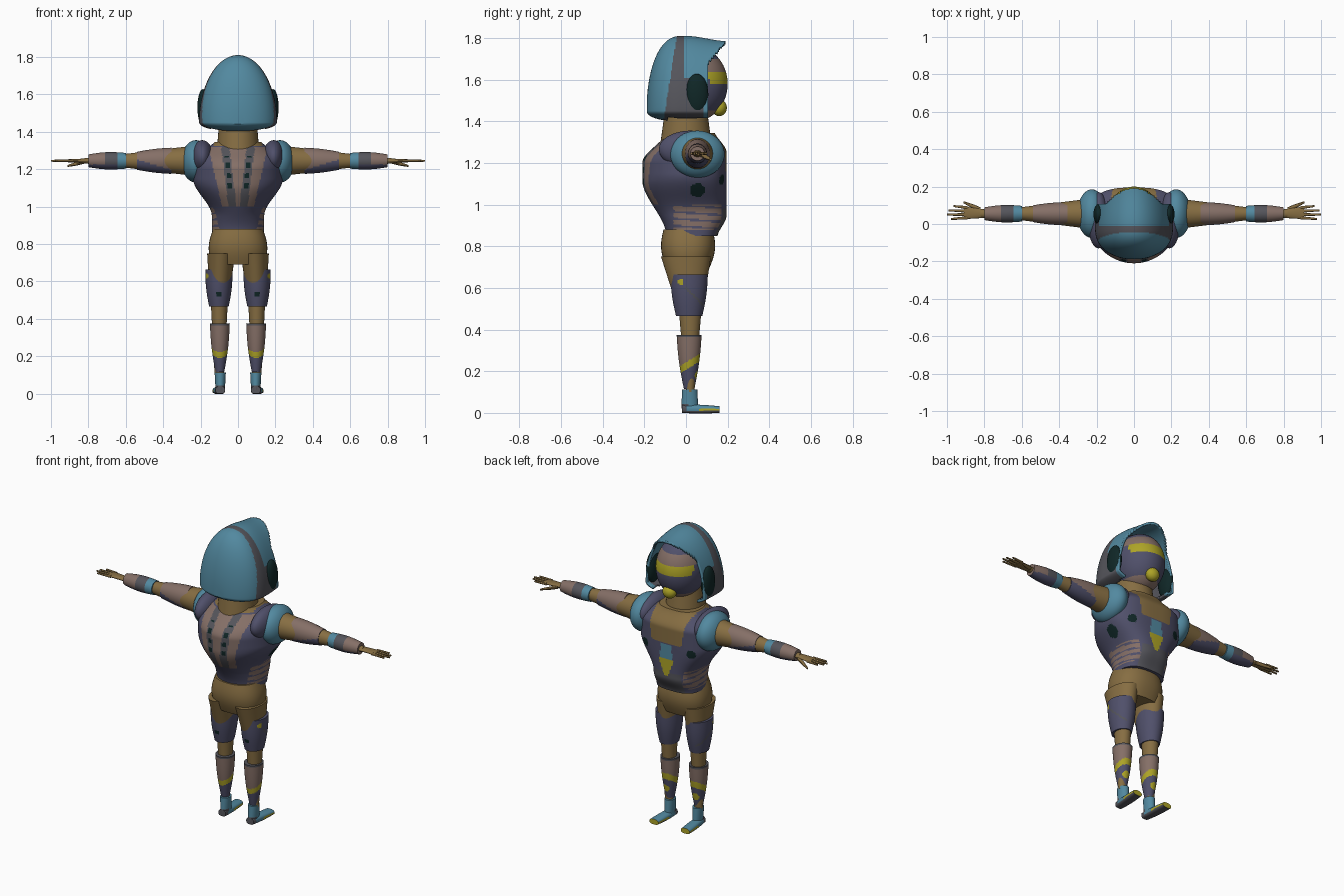
import bpy, bmesh
from math import sin, cos, pi, hypot, copysign

if "Cube" in bpy.data.objects:
    bpy.data.objects.remove(bpy.data.objects["Cube"])

COLOURS = {
    "blue": (.085, .25, .35), "slate": (.08, .08, .145), "tan": (.24, .155, .055),
    "pink": (.235, .16, .135), "grey": (.09, .09, .105), "dark": (.005, .02, .02),
    "yellow": (.42, .37, .02)}
materials = {}
for key, rgb in COLOURS.items():
    material = bpy.data.materials.new(key)
    material.use_nodes = True
    material.diffuse_color = (*rgb, 1)
    material.node_tree.nodes["Principled BSDF"].inputs["Base Color"].default_value = (*rgb, 1)
    materials[key] = material
parts = []


def finish(name, bm, rule, mirror):
    """Colour the faces by a plain colour name or a rule, then make the object."""
    bmesh.ops.recalc_face_normals(bm, faces=bm.faces)
    used = []
    for face in bm.faces:
        key = rule if isinstance(rule, str) else rule(*face.calc_center_median())
        if key not in used:
            used.append(key)
        face.material_index = used.index(key)
    mesh = bpy.data.meshes.new(name)
    bm.to_mesh(mesh)
    bm.free()
    for key in used:
        mesh.materials.append(materials[key])
    part = bpy.data.objects.new(name, mesh)
    bpy.context.collection.objects.link(part)
    if mirror:
        part.modifiers.new("Mirror", "MIRROR").use_mirror_merge = False
    parts.append(part)
    return part


def ease(value, low, high):
    """Smooth step from zero to one between low and high."""
    t = min(max((value - low) / (high - low), 0), 1)
    return t * t * (3 - 2 * t)


def mix(start, end, t):
    return [a + (b - a) * t for a, b in zip(start, end)]


def sweep(name, axis, span, shape, rule, mirror=False, sides=40, steps=24, power=(2, 2), cut=None):
    """Sweep a rounded section; shape(t) gives centre a, b, radius a, radius -b, radius +b."""
    bm = bmesh.new()
    rows = []
    for k in range(steps + 1):
        t = span[0] + (span[1] - span[0]) * k / steps
        ca, cb, ra, low, high = shape(t)
        row = []
        for i in range(sides):
            c, s = cos(2 * pi * i / sides), sin(2 * pi * i / sides)
            e = 2 / power[s > 0]
            a = ca + ra * copysign(abs(c) ** e, c)
            b = cb + (high if s > 0 else low) * copysign(abs(s) ** e, s)
            row.append(bm.verts.new({"X": (t, a, b), "Y": (a, t, b), "Z": (a, b, t)}[axis]))
        rows.append(row)
    for p, q in zip(rows, rows[1:]):
        for i in range(sides):
            bm.faces.new((p[i - 1], p[i], q[i], q[i - 1]))
    bm.faces.new(rows[0])
    bm.faces.new(rows[-1])
    if cut:
        gone = [f for f in bm.faces if cut(*f.calc_center_median())]
        bmesh.ops.delete(bm, geom=gone, context="FACES")
    return finish(name, bm, rule, mirror)


def tube(name, axis, span, centre, start, end, rule, bulge=0, to=None, **options):
    """A tapered limb section that may swell in the middle or drift sideways."""
    def shape(t):
        f = (t - span[0]) / (span[1] - span[0])
        ra, rb = (r + bulge * sin(pi * f) for r in mix(start, end, f))
        return (*mix(centre, to or centre, f), ra, rb, rb)
    return sweep(name, axis, span, shape, rule, **options)


def ball(name, at, size, rule, mirror=True):
    bm = bmesh.new()
    bmesh.ops.create_uvsphere(bm, u_segments=64, v_segments=48, radius=1)
    bmesh.ops.scale(bm, vec=size, verts=bm.verts)
    bmesh.ops.translate(bm, vec=at, verts=bm.verts)
    return finish(name, bm, rule, mirror)


# Vest with chest emblem, back panel, neckline and round ports
def vest_shape(z):
    top = ease(z, 1.25, 1.36)
    width = .14 + .1 * ease(z, .95, 1.15) - .12 * top
    back = .125 + .115 * ease(z, .85, 1.12) - .12 * ease(z, 1.2, 1.36)
    front = .12 + .045 * ease(z, .84, .95) - .06 * top
    return 0, .03, width, back, front


def back_rule(w, z):
    strip = abs(w - .03 - .12 * (z - 1))
    if not 1 < z < 1.32 or w > .085 + .23 * (z - 1):
        return "slate"
    if strip < .012 and 1.08 < z < 1.27 and z % .055 < .022:
        return "dark"
    return "grey" if strip < .022 else "pink"


def vest_rule(x, y, z):
    w = abs(x)
    if z > 1.325 and w < .13:
        return "tan"
    if x > .13 and hypot(y - .055, z - 1.07) < .035:
        return "dark"
    if w > .09 and -.06 < y < .17 and .88 < z < 1 and (z * 30 + y * 2) % 1 < .7:
        return "pink"
    if y < -.02:
        return back_rule(w, z)
    if y > .08:
        if z > 1.16 and w < .1 + .15 * (z - 1.16):
            return "tan"
        if hypot(w - .155, z - 1.12) < .025:
            return "dark"
        if 1.06 < z < 1.15 and w < .04:
            return "blue"
        if .96 < z < 1.06 and w < .4 * (z - .93):
            return "yellow"
        if z < .98 and w < .09:
            return "grey"
    return "slate"


sweep("vest", "Z", (.85, 1.345), vest_shape, vest_rule, sides=176, steps=72, power=(2, 2.8))
ball("shoulder_straps", (.19, .02, 1.265), (.058, .15, .09), "slate")
ball("shoulder_caps", (.225, .055, 1.242), (.078, .13, .113), "blue")

# Neck, hips and bare legs
tube("neck", "Z", (1.28, 1.46), (0, 0), (.115, .125), (.1, .1), "tan")
tube("hips", "Z", (.88, .69), (0, .01), (.133, .118), (.14, .1), "tan", .02, power=(2.3, 2.3))
tube("thighs", "Z", (.75, .5), (.09, 0), (.075, .12), (.05, .06), "tan", to=(.1, .02), mirror=True)
tube("lower_legs", "Z", (.5, .1), (.1, .02), (.046, .055), (.025, .02), "tan", mirror=True)


# Thigh, shin and foot armour
def thigh_rule(x, y, z):
    if y < 0 and abs(x - .1) < .014 and z % .09 > .07:
        return "dark"
    if x > .12 and hypot(y + .025, z - .63) < .014:
        return "yellow"
    return "grey" if x > .12 and y > 0 and abs(z - .6 + y) < .007 else "slate"


def shin_rule(x, y, z):
    band = z - .225 - .6 * y
    if z > .366:
        return "grey"
    if abs(band) < .018 or (y > .02 and hypot(x - .1, z - .185) < .022):
        return "yellow"
    return "pink" if band > 0 else "slate"


def cuff_rule(x, y, z):
    return "grey" if z < .045 and y < .01 else "blue"


def foot_rule(x, y, z):
    if z < .01 or y < 0:
        return "grey"
    return "yellow" if y > .06 and z < .02 else "blue"


tube("thigh_guards", "Z", (.665, .465), (.102, .015), (.073, .09), (.052, .063), thigh_rule, .006,
     mirror=True, sides=56, steps=36)
tube("shin_guards", "Z", (.375, .115), (.097, .015), (.053, .06), (.023, .025), shin_rule, .006,
     mirror=True, sides=48, steps=48)
tube("ankle_cuffs", "Z", (.113, .02), (.095, .018), (.03, .037), (.025, .04), cuff_rule, mirror=True)
tube("feet", "Y", (-.02, .16), (.095, .02), (.025, .02), (.03, .016), foot_rule, .003,
     to=(.107, .016), mirror=True, power=(3, 2.3))


# Arms with padded sleeves and bracers
def sleeve_rule(x, y, z):
    return "slate" if z < 1.225 + .3 * (x - .45) else "pink"


def bracer_rule(x, y, z):
    if x < .645:
        return "blue"
    return "slate" if z < 1.225 else "grey" if x < .71 else "pink"


arm = (.055, 1.245)
tube("upper_arms", "X", (.2, .6), arm, (.085, .085), (.035, .037), "tan", mirror=True)
tube("forearms", "X", (.6, .82), arm, (.035, .037), (.02, .014), "tan", mirror=True)
tube("sleeve_pads", "X", (.355, .54), arm, (.062, .07), (.045, .048), sleeve_rule, .004,
     mirror=True, steps=32)
tube("bracers", "X", (.6, .8), arm, (.042, .042), (.034, .034), bracer_rule, .008,
     mirror=True, steps=40)

# Hands
tube("palms", "X", (.79, .91), arm, (.022, .013), (.034, .008), "tan", to=(.06, 1.245), mirror=True)
for i, label in enumerate(("little", "ring", "middle", "index")):
    tube(label + "_fingers", "X", (.89, .97 + .03 * sin(i + .3)), (.033 + .018 * i, 1.245),
         (.009, .008), (.005, .005), "tan", to=(.027 + .023 * i, 1.245), mirror=True, sides=12, steps=4)
tube("thumbs", "X", (.82, .912), (.075, 1.24), (.014, .01), (.005, .005), "tan", .002,
     to=(.117, 1.217), mirror=True, sides=12, steps=6)


# Masked head
def face_rule(x, y, z):
    if z > 1.7 or 1.49 < z < 1.585:
        return "slate"
    if z > 1.64:
        return "pink"
    if z > 1.585:
        return "yellow" if abs(x) < .125 else "slate"
    return "pink" if z < 1.45 else "slate"


ball("head", (0, .04, 1.58), (.14, .16, .18), face_rule, False)
ball("mouthpiece", (0, .16, 1.465), (.042, .036, .04), "yellow", False)


# Open-fronted helmet with a peaked brow
def helmet_shape(y):
    rear = max(0, -.02 - y) / .17
    grow = (1 - rear ** 2.4) ** .5
    brow = .025 * ease(y, 0, .2)
    return 0, 1.45, .208 * grow - brow / 2, .05 * grow, .36 * grow - brow


def helmet_rule(x, y, z):
    band = -.045 - .16 * (1.8 - z) < y < .085
    return "grey" if band and (y < -.008 or z < 1.6) else "blue"


def helmet_cut(x, y, z):
    opening = y > .105 + max(0, z - 1.68) * .8
    return opening or (z < 1.418 and abs(x) < .15 and y > -.09)


helmet = sweep("helmet", "Y", (-.188, .19), helmet_shape, helmet_rule, sides=96, steps=72,
               cut=helmet_cut)
shell = helmet.modifiers.new("Shell", "SOLIDIFY")
shell.thickness = .014
shell.offset = -1
ball("ear_covers", (.187, .052, 1.53), (.03, .055, .098), "dark")

bpy.ops.object.select_all(action="DESELECT")
for part in parts:
    part.select_set(True)
bpy.context.view_layer.objects.active = parts[0]
bpy.ops.object.shade_smooth_by_angle()
